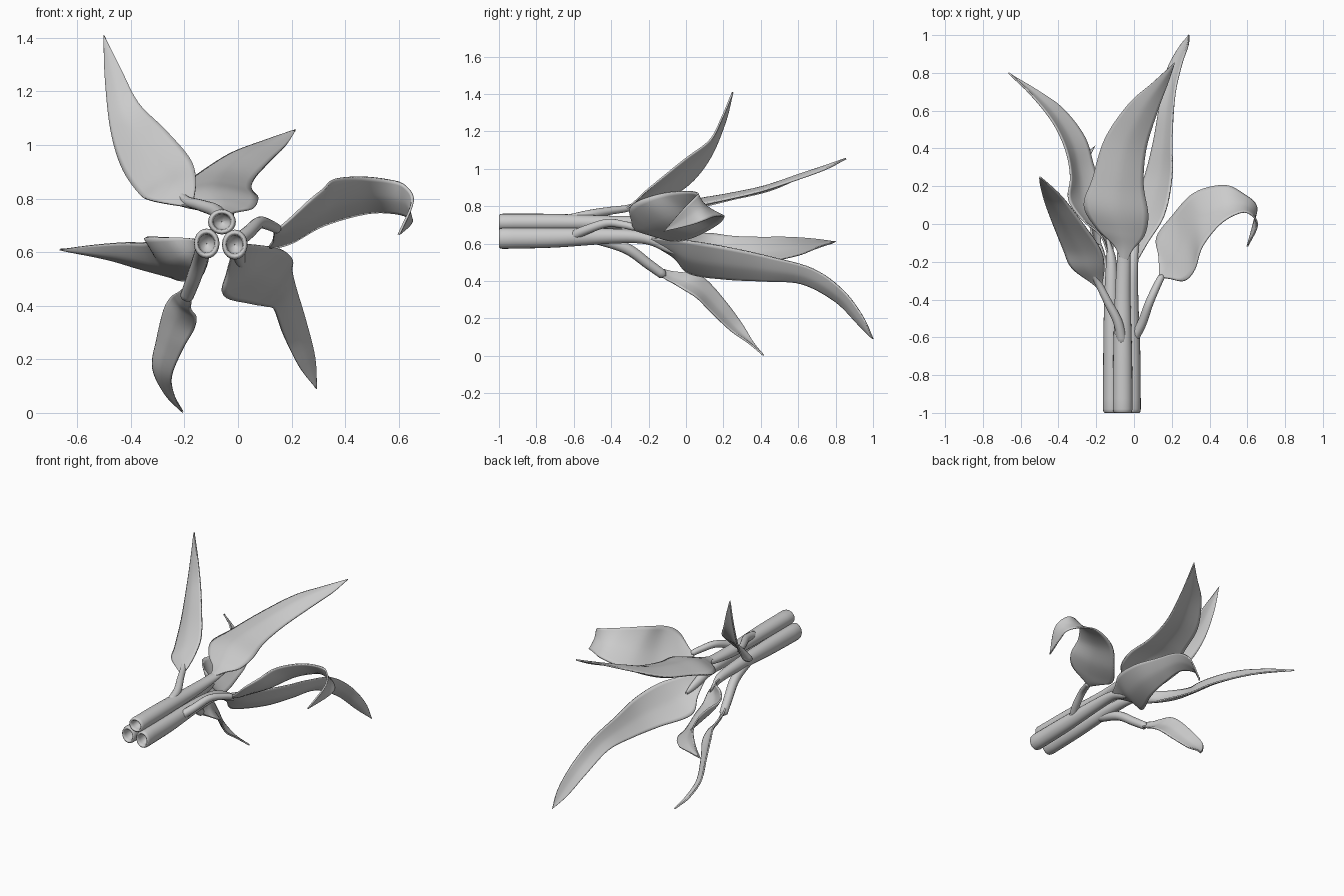
import bpy, bmesh, math
from mathutils import Vector


def finish(name, bm, thickness=0):
    bmesh.ops.remove_doubles(bm, verts=bm.verts, dist=0.0004)
    bmesh.ops.recalc_face_normals(bm, faces=bm.faces)
    mesh = bpy.data.meshes.new(name)
    bm.to_mesh(mesh)
    bm.free()
    ob = bpy.data.objects.new(name, mesh)
    bpy.context.collection.objects.link(ob)
    mesh.polygons.foreach_set("use_smooth", [True] * len(mesh.polygons))
    if thickness:
        m = ob.modifiers.new("thickness", 'SOLIDIFY')
        m.thickness = thickness
        m.offset = 0
    return ob


def skin(bm, rows, closed):
    vs = [[bm.verts.new(p) for p in r] for r in rows]
    n = len(rows[0])
    for a, b in zip(vs, vs[1:]):
        for i in range(n if closed else n - 1):
            j = (i + 1) % n
            bm.faces.new((a[i], a[j], b[j], b[i]))


def spline(pts, steps):
    """Smooth Catmull-Rom samples through the points."""
    p = [Vector(q) for q in pts]
    p = [2 * p[0] - p[1]] + p + [2 * p[-1] - p[-2]]
    out = []
    for i in range(1, len(p) - 2):
        a, b, c, d = p[i - 1:i + 3]
        for k in range(steps):
            t = k / steps
            out.append(0.5 * (2 * b + (c - a) * t + (2 * a - 5 * b + 4 * c - d) * t * t
                              + (3 * b - 3 * c + d - a) * t ** 3))
    return out + [p[-2]]


def leaf(name, base, stations, tip, bulge):
    """Blade between a left and right edge, bulged along the midrib."""
    left = spline([base] + [s[:3] for s in stations] + [tip], 6)
    right = spline([base] + [s[3:] for s in stations] + [tip], 6)
    rows = []
    for i, (l, r) in enumerate(zip(left, right)):
        a, b = max(i - 1, 0), min(i + 1, len(left) - 1)
        tangent = left[b] + right[b] - left[a] - right[a]
        n = (r - l).cross(tangent)
        n = n.normalized() if n.length > 1e-9 else Vector()
        w = (r - l).length
        rows.append([l.lerp(r, k / 12) + n * bulge * w * (1 - abs(k / 6 - 1) ** 1.5)
                     for k in range(13)])
    bm = bmesh.new()
    skin(bm, rows, False)
    finish(name, bm, 0.009)


def stem(name, path):
    """Hollow-ended stalk; path rows are x, y, z, half width, half height."""
    x, y, z, rx, rz = path[0]
    rows = [(x, y + d, z, rx * f, rz * f)
            for d, f in ((.1, .02), (.09, .5), (.02, .62), (.003, .7), (0, .82), (.006, .94))]
    # rounded mouth first, then the smooth body
    pos = spline([(x, y + .02, z)] + [p[:3] for p in path[1:]], 5)
    rad = spline([(rx, rz, 0)] + [(p[3], p[4], 0) for p in path[1:]], 5)
    rows += [(*p, r[0], r[1]) for p, r in zip(pos, rad)]
    bm = bmesh.new()
    skin(bm, [[(x + rx * math.cos(t * math.tau / 20), y, z + rz * math.sin(t * math.tau / 20))
               for t in range(20)] for x, y, z, rx, rz in rows], True)
    finish(name, bm)


def petiole(name, pts, r0, r1):
    """Thin round leaf stalk."""
    c = spline(pts, 6)
    rows = []
    for i, p in enumerate(c):
        t = (c[min(i + 1, len(c) - 1)] - c[max(i - 1, 0)]).normalized()
        u = t.cross(Vector((0, 0, 1))).normalized()
        v = u.cross(t)
        f = i / (len(c) - 1)
        r = r0 + (r1 - r0) * f
        if i in (0, len(c) - 1):
            r *= 0.3
        rows.append([p + r * (u * math.cos(k * math.tau / 14) + v * math.sin(k * math.tau / 14))
                     for k in range(14)])
    bm = bmesh.new()
    skin(bm, rows, True)
    finish(name, bm)


# three main stems, each running into a blade
stem("top_stem", [(-.06, -1, .713, .052, .047), (-.06, -.7, .713, .05, .046),
                  (-.06, -.4, .712, .042, .037), (-.055, -.2, .725, .036, .024),
                  (-.05, -.1, .745, .034, .012), (-.05, -.03, .77, .01, .004)])
stem("left_stem", [(-.117, -1, .632, .048, .056), (-.117, -.7, .635, .046, .052),
                   (-.12, -.4, .64, .038, .038), (-.12, -.2, .63, .028, .03),
                   (-.135, -.1, .61, .012, .02), (-.15, -.04, .6, .004, .006)])
stem("right_stem", [(-.012, -1, .628, .048, .056), (-.012, -.7, .631, .046, .052),
                    (-.015, -.4, .64, .038, .04), (-.01, -.22, .63, .032, .032),
                    (.005, -.1, .58, .022, .028), (.02, -.03, .545, .006, .01)])

# side leaf stalks
petiole("upper_left_petiole", [(-.06, -.64, .725), (-.085, -.52, .755), (-.14, -.41, .775),
                               (-.19, -.31, .79), (-.225, -.24, .82)], .028, .015)
petiole("right_petiole", [(-.01, -.62, .635), (.04, -.53, .675), (.08, -.42, .71),
                          (.12, -.33, .7), (.15, -.27, .685)], .027, .018)
petiole("bottom_petiole", [(-.12, -.5, .635), (-.14, -.32, .575), (-.17, -.2, .49),
                           (-.195, -.11, .425)], .032, .025)

# six blades
leaf("upper_left_leaf", (-.18, -.35, .775), [
    (-.225, -.31, .775, -.165, -.3, .8), (-.33, -.23, .795, -.157, -.22, .875),
    (-.375, -.13, .825, -.18, -.13, .95), (-.435, .02, .92, -.27, 0, 1.055),
    (-.475, .13, 1.06, -.37, .13, 1.155), (-.495, .21, 1.25, -.435, .195, 1.28)],
    (-.5, .25, 1.41), .07)
leaf("upper_right_leaf", (-.055, -.24, .73), [
    (-.1, -.12, .75, -.01, -.14, .75), (-.2, -.02, .77, .055, -.06, .765),
    (-.265, .1, .8, .075, .05, .80), (-.22, .24, .835, .05, .21, .835),
    (-.155, .45, .885, .065, .4, .88), (-.03, .635, .965, .125, .6, .945),
    (.1, .75, 1.015, .18, .75, 1.0)], (.215, .855, 1.055), .11)
leaf("left_leaf", (-.12, -.24, .625), [
    (-.17, -.07, .65, -.11, -.1, .58), (-.27, .02, .655, -.125, 0, .525),
    (-.345, .13, .655, -.15, .12, .505), (-.335, .25, .64, -.21, .3, .495),
    (-.36, .39, .635, -.26, .46, .51), (-.43, .54, .635, -.37, .605, .54),
    (-.55, .69, .625, -.49, .695, .575)], (-.665, .8, .61), -.13)
leaf("bottom_leaf", (-.175, -.2, .49), [
    (-.215, -.09, .455, -.175, -.12, .42), (-.232, -.01, .445, -.177, -.06, .385),
    (-.25, .07, .43, -.157, -.01, .355),
    (-.275, .13, .385, -.165, .06, .31), (-.3, .22, .28, -.205, .13, .24),
    (-.317, .3, .17, -.247, .235, .14), (-.27, .36, .07, -.24, .335, .07)],
    (-.205, .415, .003), -.1)
leaf("lower_right_leaf", (-.01, -.24, .63), [
    (-.04, -.07, .53, .07, -.1, .625), (-.055, .02, .44, .16, .05, .61),
    (.045, .22, .41, .2, .25, .575), (.1, .42, .4, .2, .45, .53),
    (.135, .62, .385, .215, .68, .465), (.17, .8, .29, .25, .84, .35),
    (.23, .92, .17, .285, .945, .21)], (.292, 1.0, .09), -.07)
leaf("drooping_right_leaf", (.135, -.28, .675), [
    (.19, -.29, .72, .13, -.17, .64), (.265, -.3, .79, .12, -.07, .615),
    (.32, -.24, .835, .2, .04, .635), (.36, -.12, .87, .32, .165, .7),
    (.455, 0, .88, .48, .205, .745), (.56, .06, .87, .585, .155, .745),
    (.62, .05, .85, .645, .1, .725), (.652, -.01, .79, .64, .03, .7)],
    (.6, -.12, .665), .06)
